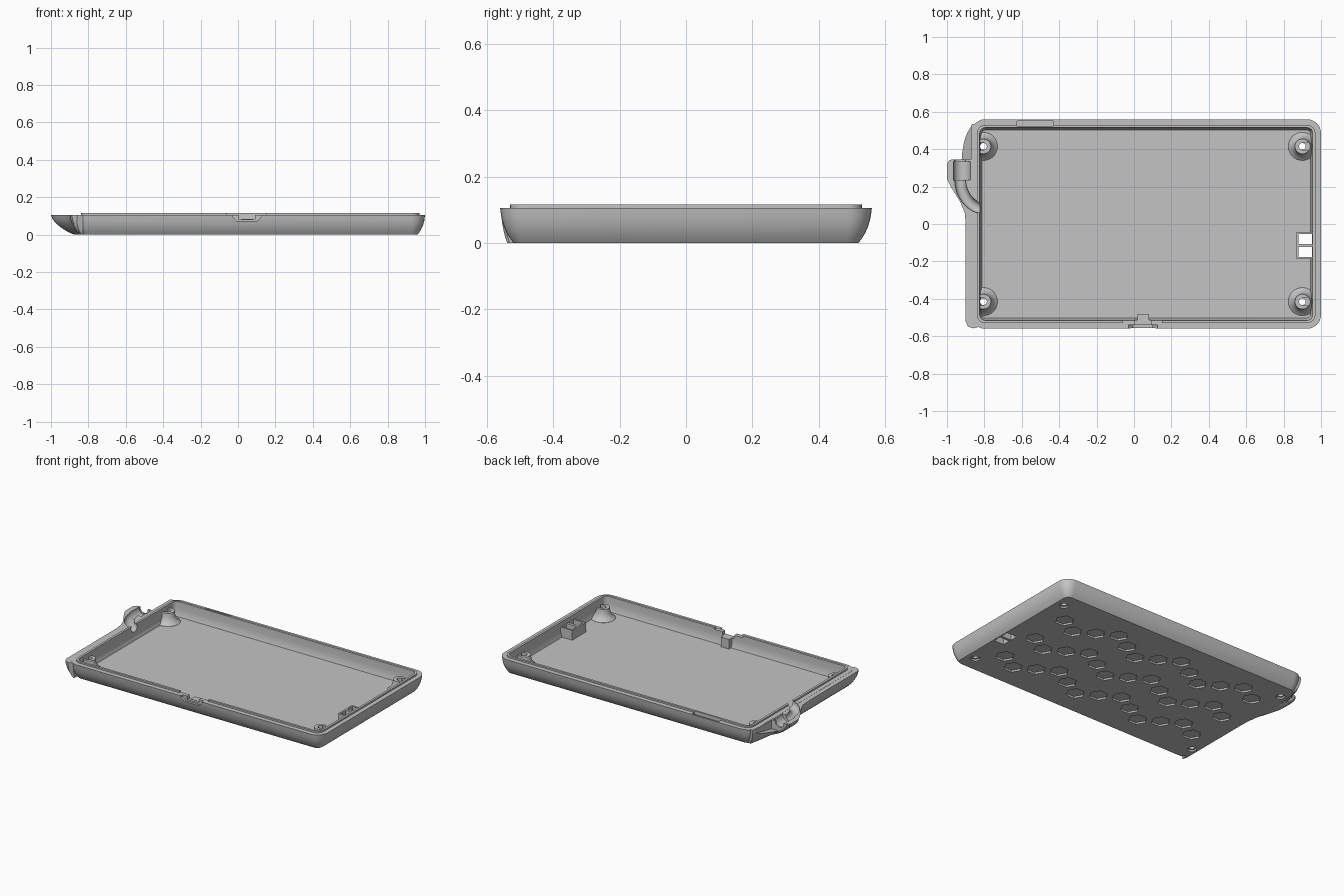
import bpy, bmesh, math
from mathutils import Matrix, Vector

cube = bpy.data.objects.get("Cube")
if cube:
    bpy.data.objects.remove(cube)

grey = bpy.data.materials.new("case_grey")
grey.use_nodes = True
grey.diffuse_color = (0.55, 0.55, 0.55, 1)
grey.node_tree.nodes["Principled BSDF"].inputs["Base Color"].default_value = grey.diffuse_color

CX = 0.065                    # centre of the tray along x
HX, HY = 0.935, 0.56          # half sizes of the tray
parts = []


def make(name, bm):
    bmesh.ops.recalc_face_normals(bm, faces=bm.faces)
    if bm.calc_volume(signed=True) < 0:
        bmesh.ops.reverse_faces(bm, faces=bm.faces)
    mesh = bpy.data.meshes.new(name)
    bm.to_mesh(mesh)
    bm.free()
    mesh.materials.append(grey)
    ob = bpy.data.objects.new(name, mesh)
    bpy.context.collection.objects.link(ob)
    return ob


def loft_into(bm, rings):
    loops = [[bm.verts.new(p) for p in ring] for ring in rings]
    n = len(loops[0])
    for a, b in zip(loops, loops[1:]):
        for i in range(n):
            j = (i + 1) % n
            bm.faces.new((a[i], a[j], b[j], b[i]))
    bm.faces.new(loops[0][::-1])
    bm.faces.new(loops[-1])


def loft(name, rings):
    bm = bmesh.new()
    loft_into(bm, rings)
    return make(name, bm)


def rounded(inset, z, radius=0.075):
    r = max(radius - inset, 0.02)
    pts = []
    for sx, sy, start in ((1, 1, 0), (-1, 1, 90), (-1, -1, 180), (1, -1, 270)):
        for k in range(7):
            a = math.radians(start + k * 15)
            pts.append((CX + sx * (HX - inset - r) + r * math.cos(a),
                        sy * (HY - inset - r) + r * math.sin(a), z))
    return pts


def box(name, x0, x1, y0, y1, z0, z1):
    return loft(name, [[(x0, y0, z), (x1, y0, z), (x1, y1, z), (x0, y1, z)] for z in (z0, z1)])


def circle(x, y, r, z, n=32):
    return [(x + r * math.cos(i * math.tau / n), y + r * math.sin(i * math.tau / n), z) for i in range(n)]


def lathe(name, x, y, profile):
    return loft(name, [circle(x, y, r, z) for r, z in profile])


def volume(mesh):
    bm = bmesh.new()
    bm.from_mesh(mesh)
    v = bm.calc_volume()
    bm.free()
    return v


def cut(cutter, *targets, operation='DIFFERENCE'):
    # Keep the first solver's result that preserves the body of the part
    for ob in targets:
        before = volume(ob.data)
        for solver in ('EXACT', 'MANIFOLD', 'FLOAT'):
            mod = ob.modifiers.new("cut", 'BOOLEAN')
            mod.operation, mod.solver, mod.object = operation, solver, cutter
            bpy.context.view_layer.update()
            deps = bpy.context.evaluated_depsgraph_get()
            mesh = bpy.data.meshes.new_from_object(ob.evaluated_get(deps))
            ob.modifiers.clear()
            if before * 0.3 < volume(mesh) < before * 1.01:
                ob.data = mesh
                break
    bpy.data.objects.remove(cutter)


# Tray shell: curved outside, stepped rim with a raised lip, hollow inside
outside = [(0.04, 0), (0.031, 0.012), (0.02, 0.03), (0.011, 0.05), (0.004, 0.075), (0, 0.105)]
inside = [(0.03, 0.105), (0.03, 0.115), (0.045, 0.115), (0.046, 0.07), (0.05, 0.04), (0.057, 0.02)]
shell = loft("tray_shell", [rounded(i, z) for i, z in outside + inside])
parts.append(shell)

# Side bulge that carries the cable guide, with a thin flange along the side
outline = [(-0.829, 0.535), (-0.865, 0.535), (-0.915, 0.46), (-0.955, 0.35), (-0.985, 0.342), (-1, 0.325),
           (-1, 0.24), (-0.98, 0.2), (-0.93, 0.12), (-0.905, 0.06), (-0.9, 0), (-0.9, -0.52),
           (-0.888, -0.548), (-0.86, -0.558), (-0.829, -0.55)]
levels = [(0.31, 0), (0.5, 0.015), (0.68, 0.035), (0.85, 0.06), (0.95, 0.082), (1, 0.104)]


def bulge_ring(k, z):
    lean = (1 - k) * 0.05
    return [(-0.87 + (x + 0.87) * k + lean if x < -0.87 else max(x, -0.87 + lean),
             y * (1 - lean), z) for x, y in outline]


bulge = loft("side_bulge", [bulge_ring(k, z) for k, z in levels])
parts.append(bulge)

# Sloped shelf where the cable leaves the bulge
slope = [(0.345, 0.045), (0.345, 0.2), (0.6, 0.2), (0.6, 0.095)]
cut(loft("shelf_cutter", [[(x, y, z) for y, z in slope] for x in (-1.1, -0.872)]), bulge)

# Round cable pocket and curved cable groove
pocket = lathe("pocket_cutter", 0, 0, [(0.045, 0.235), (0.045, 0.335)])
pocket.data.transform(Matrix.Translation((-0.92, 0, 0.104)) @ Matrix.Rotation(-math.pi / 2, 4, 'X'))
cut(pocket, bulge)

path = [Vector((-0.93, 0.39, 0.1)), Vector((-0.93, 0.32, 0.1))]
for k in range(11):
    a = math.radians(180 + k * 8)
    path.append(Vector((-0.79 + 0.14 * math.cos(a), 0.24 + 0.16 * math.sin(a), 0.1)))
rings = []
for i, p in enumerate(path):
    d = (path[min(i + 1, len(path) - 1)] - path[max(i - 1, 0)]).normalized()
    side = d.cross(Vector((0, 0, 1)))
    rings.append([p + side * u + Vector((0, 0, v)) for u, v, _ in circle(0, 0, 0.03, 0, 16)])
cut(loft("groove_cutter", rings), bulge, shell)

# Screw posts: flared bosses clipped by the walls, with through holes
for px, out in ((-0.805, -1), (0.9, 1)):
    for py in (-0.415, 0.415):
        post = lathe("screw_post", px, py, [(0.077, 0.012), (0.075, 0.021), (0.064, 0.03),
                                            (0.052, 0.045), (0.043, 0.065), (0.04, 0.092)])
        parts.append(post)
        cut(loft("clip", [rounded(0.052, 0.01), rounded(0.046, 0.1)]), post, operation='INTERSECT')
        x0, x1 = sorted((px, px + out * 0.08))
        cut(box("post_notch", x0, x1, py - 0.022, py + 0.022, 0.07, 0.2), post)
        cut(lathe("hole", px, py, [(0.028, -0.01), (0.028, 0.011), (0.018, 0.0125), (0.018, 0.101)]),
            post, shell)

# Double slot housing on the right wall
housing = box("slot_housing", 0.868, 0.962, -0.187, -0.043, 0.011, 0.085)
parts.append(housing)
for y in (-0.08, -0.15):
    cut(box("slot", 0.879, 0.953, y - 0.026, y + 0.026, -0.05, 0.2), housing, shell)

# Port opening, lip gap and small support block at the front
port = [(-0.03, 0.2), (-0.03, 0.095), (-0.005, 0.072), (0.1, 0.072), (0.125, 0.095), (0.125, 0.2)]
cut(loft("port_cutter", [[(x, y, z) for x, z in port] for y in (-0.6, -0.541)]), shell)
cut(box("lip_gap", -0.06, 0.15, -0.537, -0.5, 0.104, 0.2), shell)
cut(box("port_gap", 0.005, 0.09, -0.6, -0.49, 0.082, 0.2), shell)
parts.append(box("port_support", 0.02, 0.08, -0.525, -0.482, 0.013, 0.084))

# Latch recess in the back rim
cut(box("latch_cutter", -0.625, -0.43, 0.525, 0.55, 0.09, 0.2), shell)

# Shallow hexagon pockets underneath, in staggered columns
bm = bmesh.new()
for col in range(13):
    shift = 0 if col % 2 == 0 else (-0.07 if col % 4 == 1 else 0.07)
    for row in (-0.28, 0, 0.28):
        loft_into(bm, [circle(0.78 - col * 0.1225, row + shift, 0.058, z, 6) for z in (-0.01, 0.0115)])
cut(make("hexagon_cutter", bm), shell)

# Smooth shading with sharp edges kept
bpy.ops.object.select_all(action='DESELECT')
for ob in parts:
    ob.select_set(True)
    bpy.context.view_layer.objects.active = ob
bpy.ops.object.shade_smooth_by_angle(angle=math.radians(30))
